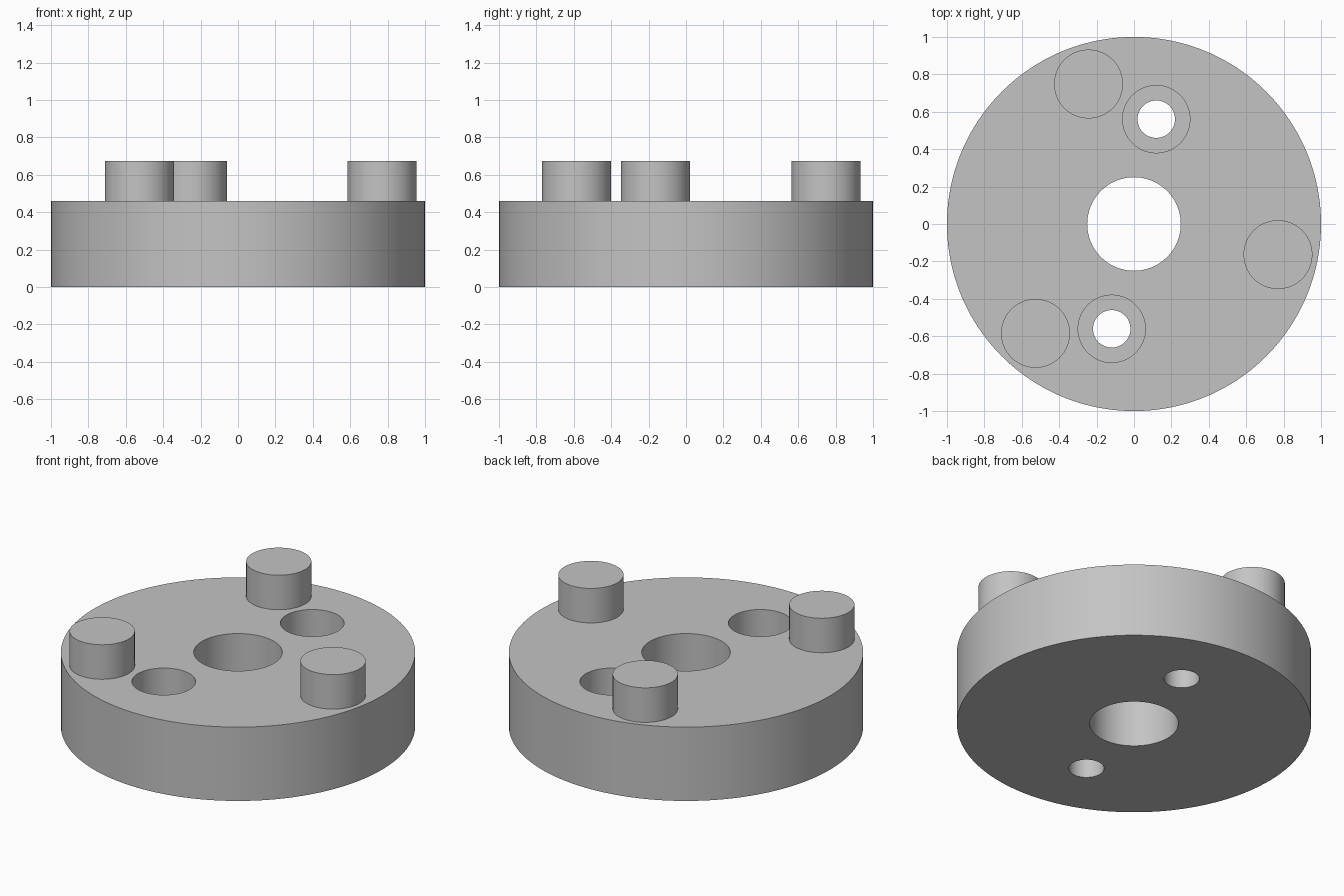
import bpy, math

if "Cube" in bpy.data.objects:
    bpy.data.objects.remove(bpy.data.objects["Cube"], do_unlink=True)

DISC_TOP, PIN_TOP, BORE_FLOOR = 0.46, 0.675, 0.23

grey = bpy.data.materials.new("plain grey")
grey.use_nodes = True
colour = (0.55, 0.55, 0.55, 1)
grey.diffuse_color = colour
grey.node_tree.nodes["Principled BSDF"].inputs["Base Color"].default_value = colour


def cylinder(name, radius, z0, z1, x=0, y=0, sides=96):
    bpy.ops.mesh.primitive_cylinder_add(vertices=sides, radius=radius, depth=z1 - z0,
                                        location=(x, y, (z0 + z1) / 2))
    obj = bpy.context.object
    obj.name = obj.data.name = name
    obj.data.materials.append(grey)
    return obj


def polar(radius, degrees):
    a = math.radians(degrees)
    return radius * math.cos(a), radius * math.sin(a)


def smooth(obj):
    bpy.ops.object.select_all(action="DESELECT")
    obj.select_set(True)
    bpy.context.view_layer.objects.active = obj
    bpy.ops.object.shade_smooth_by_angle(angle=math.radians(30))


def cut(target, cutter):
    cutter.hide_render = True
    mod = target.modifiers.new("cut", "BOOLEAN")
    mod.operation, mod.solver, mod.object = "DIFFERENCE", "EXACT", cutter
    bpy.context.view_layer.objects.active = target
    bpy.ops.object.modifier_apply(modifier=mod.name)
    bpy.data.objects.remove(cutter, do_unlink=True)


# Round body with a centre bore
body = cylinder("disc_body", 1, 0, DISC_TOP, sides=160)
cut(body, cylinder("centre_bore_cutter", 0.25, -0.1, 0.6))

# Two opposite counterbored screw holes
for angle in (78, 258):
    x, y = polar(0.573, angle)
    cut(body, cylinder("screw_hole_cutter", 0.1, -0.1, 0.6, x, y))
    cut(body, cylinder("counterbore_cutter", 0.18, BORE_FLOOR, 0.6, x, y))
smooth(body)

# Three evenly spaced drive pins
for i in range(3):
    x, y = polar(0.787, 108 + 120 * i)
    smooth(cylinder(f"drive_pin_{i + 1}", 0.184, DISC_TOP, PIN_TOP, x, y))
